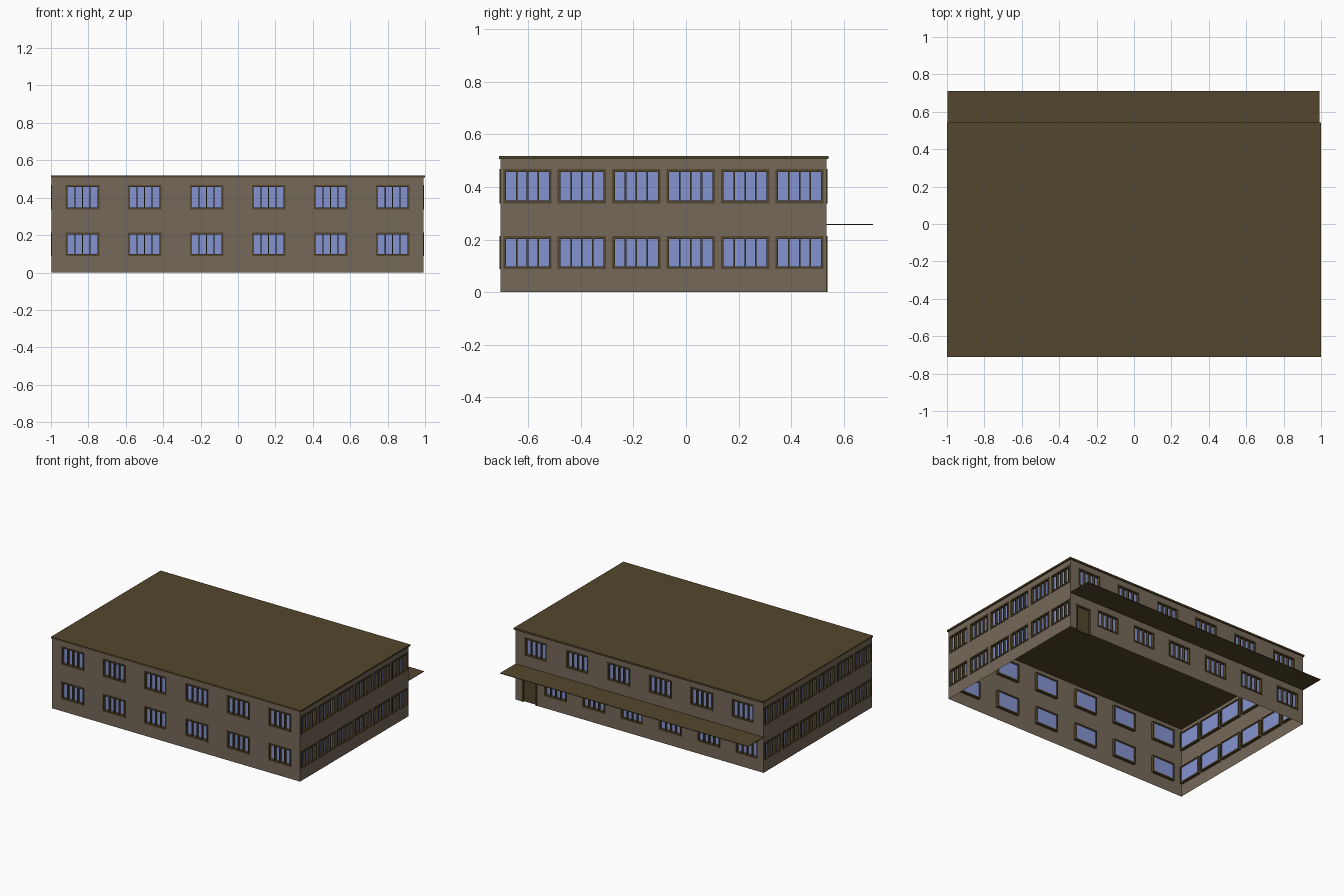
import bpy, bmesh
from mathutils import Matrix, Vector

if "Cube" in bpy.data.objects:
    bpy.data.objects.remove(bpy.data.objects["Cube"])


def material(name, rgb):
    m = bpy.data.materials.new(name)
    m.diffuse_color = (*rgb, 1)
    m.use_nodes = True
    m.node_tree.nodes["Principled BSDF"].inputs["Base Color"].default_value = m.diffuse_color
    return m


WALL = material("taupe_wall", (0.180, 0.140, 0.100))
ROOF = material("dark_olive_brown", (0.086, 0.062, 0.025))
GLASS = material("pale_blue_glass", (0.235, 0.295, 0.630))

X0, X1, Y0, Y1 = -0.996, 0.991, -0.705, 0.535
MID, TOP = 0.257, 0.508
FRONT, BACK = 0.004, -0.021      # frame extent across the wall
ROWS = [(0.088, 0.213), (0.338, 0.468)]


def finish(name, bm, mat, matrix=Matrix()):
    bm.transform(matrix)
    me = bpy.data.meshes.new(name)
    bm.to_mesh(me)
    bm.free()
    me.materials.append(mat)
    ob = bpy.data.objects.new(name, me)
    bpy.context.collection.objects.link(ob)
    return ob


def box(bm, lo, hi):
    lo, hi = Vector(lo), Vector(hi)
    m = Matrix.Translation((lo + hi) / 2) @ Matrix.Diagonal((*(hi - lo), 1))
    bmesh.ops.create_cube(bm, size=1, matrix=m)


def quad(bm, u0, u1, v0, v1, w=0):
    bm.faces.new([bm.verts.new((u, v, w)) for u, v in
                  ((u0, v0), (u1, v0), (u1, v1), (u0, v1))])


def sheet(bm, u0, u1, v0, v1, holes):
    """Flat wall sheet that leaves out rectangular openings."""
    us = sorted({u0, u1, *(c for h in holes for c in h[:2])})
    vs = sorted({v0, v1, *(c for h in holes for c in h[2:])})
    for a, b in zip(us, us[1:]):
        for c, d in zip(vs, vs[1:]):
            mu, mv = (a + b) / 2, (c + d) / 2
            if not any(h[0] < mu < h[1] and h[2] < mv < h[3] for h in holes):
                quad(bm, a, b, c, d)


def ring(bm, u0, u1, v0, v1, t, sill=True):
    """Square-section frame around an opening."""
    box(bm, (u0, v0, BACK), (u0 + t, v1, FRONT))
    box(bm, (u1 - t, v0, BACK), (u1, v1, FRONT))
    box(bm, (u0 + t, v1 - t, BACK), (u1 - t, v1, FRONT))
    if sill:
        box(bm, (u0 + t, v0, BACK), (u1 - t, v0 + t, FRONT))


def facade(name, matrix, u0, u1, rows_of_centres, width, door=None):
    wall, frames, glass = bmesh.new(), bmesh.new(), bmesh.new()
    t = 0.010
    for (z0, z1), (v0, v1), centres in zip(((0, MID), (MID, TOP)), ROWS, rows_of_centres):
        holes = [(c - width / 2, c + width / 2, v0, v1) for c in centres]
        for a, b, c, d in holes:
            ring(frames, a, b, c, d, t)
            quad(glass, a + t, b - t, c + t, d - t, -0.016)
            for i in (1, 2, 3):      # mullions in front of the pane
                m = a + t + (width - 2 * t) * i / 4
                box(frames, (m - 0.003, c + t, -0.0155), (m + 0.003, d - t, 0.002))
        if door and z0 == 0:
            holes.append(door)
        sheet(wall, u0, u1, z0, z1, holes)
    bmesh.ops.remove_doubles(wall, verts=wall.verts, dist=1e-5)
    finish(name + "_wall", wall, WALL, matrix)
    finish(name + "_window_frames", frames, ROOF, matrix)
    finish(name + "_window_glass", glass, GLASS, matrix)
    if door:
        bm = bmesh.new()
        ring(bm, *door, t, sill=False)
        finish("door_frame", bm, ROOF, matrix)
        bm = bmesh.new()
        a, b, c, d = door
        box(bm, (a + t, c, -0.018), (b - t, d - t, -0.010))
        finish("door_panel", bm, ROOF, matrix)


def frame(u, n, origin):
    """Local axes: u along the wall, v up, w outward."""
    m = Matrix((u, (0, 0, 1), n)).transposed().to_4x4()
    m.translation = origin
    return m


def spaced(first, step):
    return [first + step * i for i in range(6)]


# Four facades
long_row = spaced(-0.831, 0.3316)
side_row = spaced(-0.603, 0.207)
facade("front", frame((1, 0, 0), (0, -1, 0), (0, Y0, 0)), X0, X1,
       [long_row, long_row], 0.180)
facade("right", frame((0, 1, 0), (1, 0, 0), (X1, 0, 0)), Y0, Y1,
       [side_row, side_row], 0.184)
facade("left", frame((0, -1, 0), (-1, 0, 0), (X0, 0, 0)), -Y1, -Y0,
       [[-c for c in side_row]] * 2, 0.184)
facade("back", frame((-1, 0, 0), (0, 1, 0), (0, Y1, 0)), -X1, -X0,
       [spaced(-0.672, 0.307), [-c for c in long_row]], 0.180,
       door=(-0.94, -0.82, 0.0, 0.19))

# Roof slab, open interior below
bm = bmesh.new()
box(bm, (-1, -0.712, 0.507), (1, 0.543, 0.519))
finish("roof", bm, ROOF)

# Thin canopy over the back entrance
bm = bmesh.new()
box(bm, (X0, Y1, MID - 0.002), (X1, 0.712, MID + 0.002))
finish("back_canopy", bm, ROOF)
